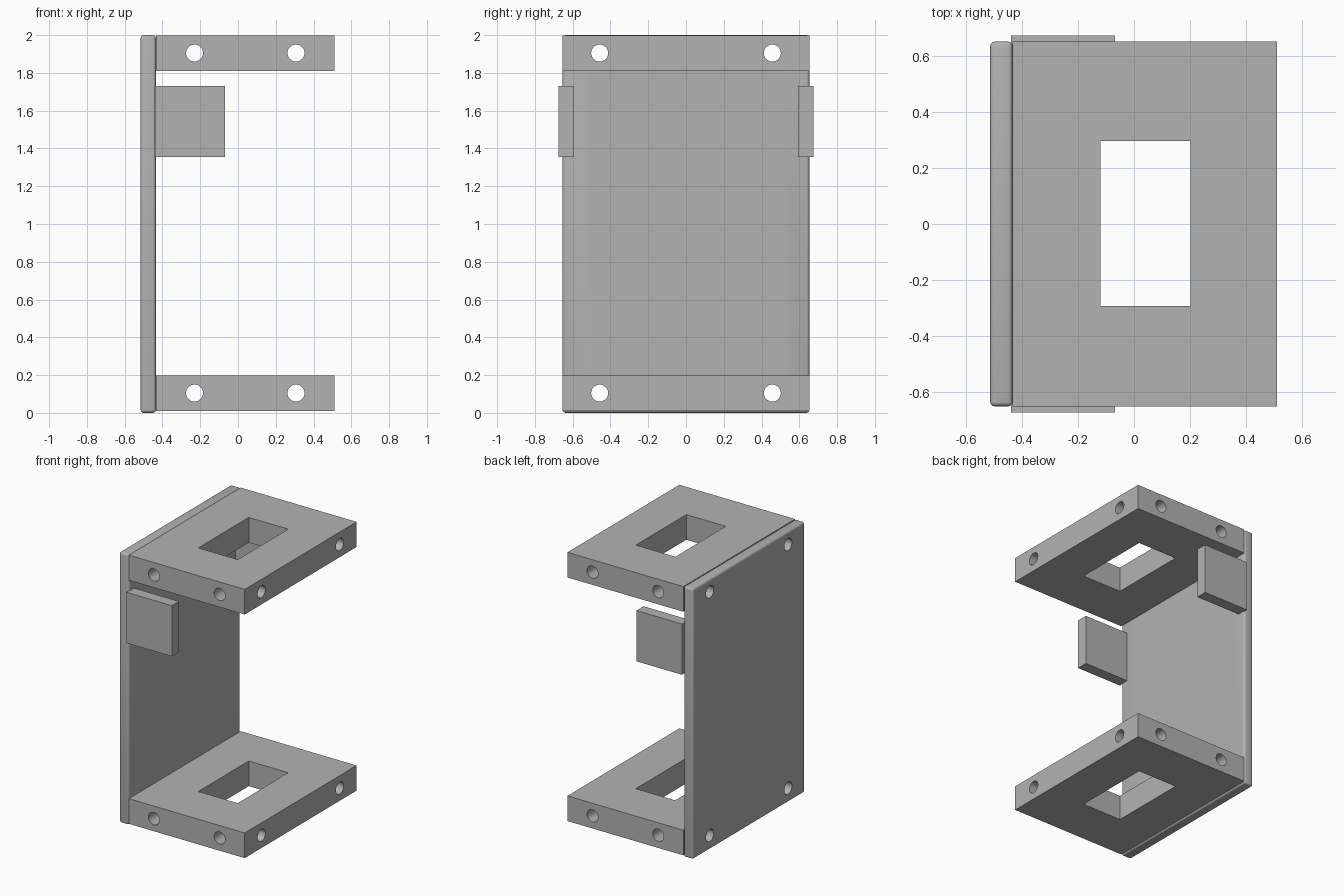
import bpy
import math

default = bpy.data.objects.get("Cube")
if default:
    bpy.data.objects.remove(default, do_unlink=True)

# Single grey finish
grey = bpy.data.materials.new("grey")
grey.use_nodes = True
colour = (0.45, 0.45, 0.45, 1)
grey.diffuse_color = colour
grey.node_tree.nodes["Principled BSDF"].inputs["Base Color"].default_value = colour

HALF_DEPTH = 0.653
HOLE_RADIUS = 0.045
HOLE_X = (-0.23, 0.307)
HOLE_Y = (-0.457, 0.457)
HOLE_Z = (0.105, 1.905)


def box(name, low, high):
    """Box between two opposite corners."""
    centre = [(a + b) / 2 for a, b in zip(low, high)]
    bpy.ops.mesh.primitive_cube_add(size=1, location=centre)
    ob = bpy.context.object
    ob.name = name
    ob.scale = [b - a for a, b in zip(low, high)]
    bpy.ops.object.transform_apply(location=False, rotation=False, scale=True)
    ob.data.materials.append(grey)
    return ob


def drill(location, rotation):
    """Long round cutter for a screw hole."""
    bpy.ops.mesh.primitive_cylinder_add(
        vertices=32, radius=HOLE_RADIUS, depth=3, location=location, rotation=rotation)
    ob = bpy.context.object
    ob.name = "hole_cutter"
    ob.hide_render = True
    ob.data.materials.append(grey)
    return ob


def cut(ob, cutters):
    """Subtract the cutters from a part, then remove them."""
    bpy.context.view_layer.objects.active = ob
    for cutter in cutters:
        mod = ob.modifiers.new("cut", 'BOOLEAN')
        mod.operation = 'DIFFERENCE'
        mod.solver = 'EXACT'
        mod.object = cutter
        bpy.ops.object.modifier_apply(modifier=mod.name)
        bpy.data.objects.remove(cutter, do_unlink=True)


def smooth(ob):
    bpy.ops.object.select_all(action='DESELECT')
    ob.select_set(True)
    bpy.context.view_layer.objects.active = ob
    bpy.ops.object.shade_smooth_by_angle(angle=math.radians(35))


def holes_along_x(z):
    return [drill((0, y, z), (0, math.pi / 2, 0)) for y in HOLE_Y]


def holes_along_y(z):
    return [drill((x, 0, z), (math.pi / 2, 0, 0)) for x in HOLE_X]


# Upright plate with rounded edges and four corner holes
plate = box("upright_plate", (-0.515, -HALF_DEPTH, 0), (-0.435, HALF_DEPTH, 2))
bevel = plate.modifiers.new("rounded_edges", 'BEVEL')
bevel.width = 0.016
bevel.segments = 4
bpy.ops.object.modifier_apply(modifier=bevel.name)
cut(plate, [hole for z in HOLE_Z for hole in holes_along_x(z)])
smooth(plate)

# Two shelves, each with a rectangular window and crossing screw holes
for name, z in zip(("bottom_shelf", "top_shelf"), HOLE_Z):
    shelf = box(name, (-0.435, -HALF_DEPTH, z - 0.094), (0.512, HALF_DEPTH, z + 0.092))
    window = box("window_cutter", (-0.12, -0.293, z - 0.3), (0.203, 0.297, z + 0.3))
    window.hide_render = True
    cut(shelf, [window] + holes_along_x(z) + holes_along_y(z))
    smooth(shelf)

# Side tabs near the top of the plate
for name, side in (("right_tab", -1), ("left_tab", 1)):
    inner, outer = sorted((side * 0.592, side * 0.675))
    box(name, (-0.44, inner, 1.355), (-0.068, outer, 1.73))
